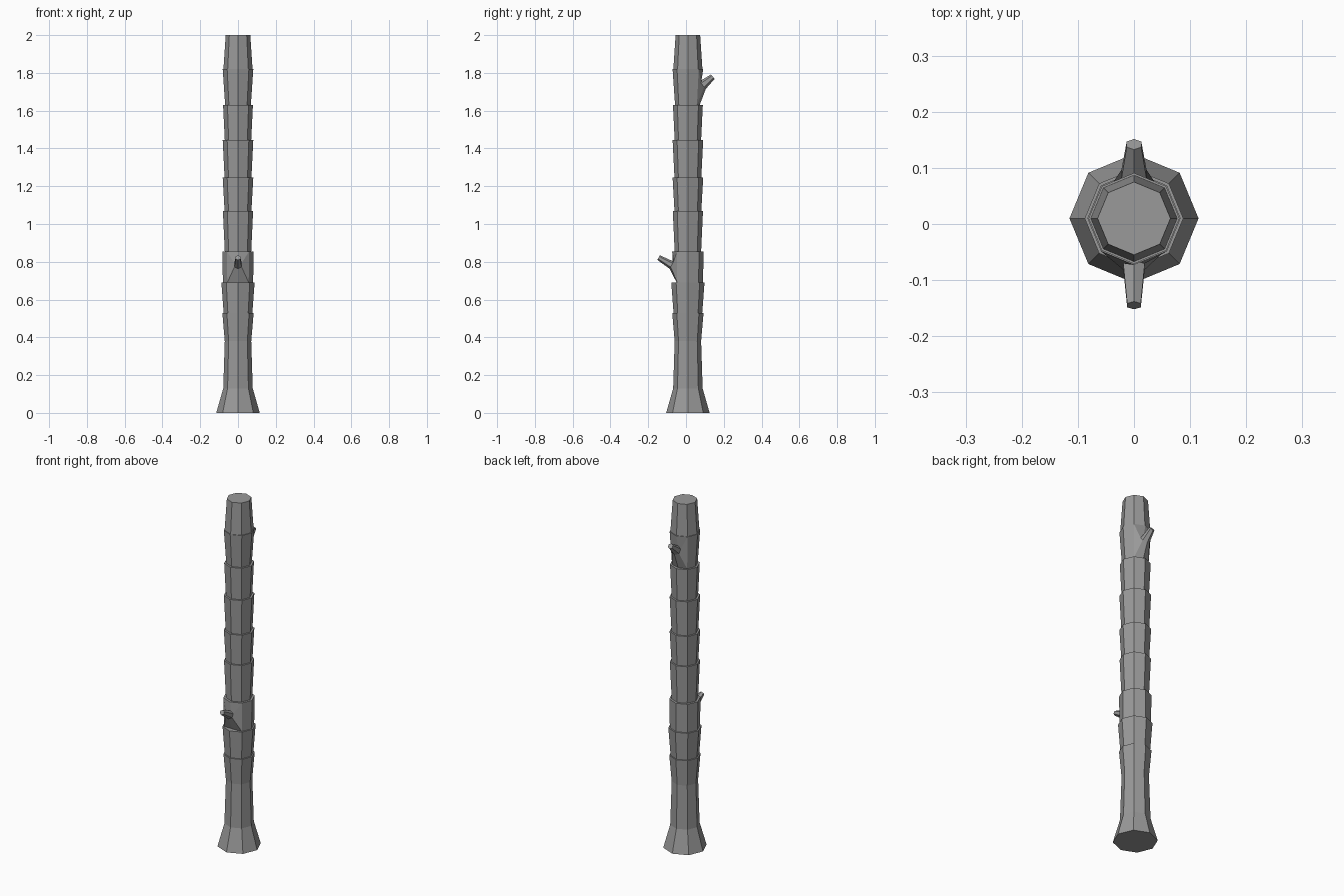
import bpy, bmesh
from math import sin, cos, radians
from mathutils import Vector

cube = bpy.data.objects.get("Cube")
if cube:
    bpy.data.objects.remove(cube, do_unlink=True)

SIDES = 8
CENTRE = Vector((0, 0.01, 0))

# Trunk profile (radius, height): flared foot, then stepped bark segments
PROFILE = [(.115, 0), (.078, .13), (.07, .38), (.083, .53),
           (.076, .53), (.088, .69),
           (.08, .69), (.083, .855),
           (.07, .855), (.08, 1.07),
           (.071, 1.07), (.081, 1.245),
           (.071, 1.245), (.081, 1.445),
           (.07, 1.445), (.079, 1.63),
           (.068, 1.63), (.081, 1.82),
           (.077, 1.82), (.065, 2)]

# Branch stubs: profile ring below, facing side, root and tip (outward, z, radius),
# and how far the bark under the root is drawn in
BRANCHES = [
    dict(ring=6, side=6, root=(.086, .782, .022), tip=(.155, .822, .014), pull=.74),
    dict(ring=16, side=2, root=(.078, 1.735, .026), tip=(.132, 1.78, .015), pull=.92),
]

bm = bmesh.new()


def trunk_ring(radius, z):
    ring = []
    for i in range(SIDES):
        a = radians(45 * i)
        ring.append(bm.verts.new(CENTRE + Vector((radius * cos(a), radius * sin(a), z))))
    return ring


def join(lower, upper, skip=()):
    n = len(lower)
    for i in range(n):
        if i not in skip:
            j = (i + 1) % n
            bm.faces.new((lower[i], lower[j], upper[j], upper[i]))


# Trunk, with openings left for the branches
rings = [trunk_ring(r, z) for r, z in PROFILE]
openings = {b["ring"]: (b["side"] - 1, b["side"]) for b in BRANCHES}
for k in range(len(rings) - 1):
    join(rings[k], rings[k + 1], openings.get(k, ()))
bm.faces.new(rings[0])
bm.faces.new(rings[-1])


def add_branch(ring, side, root, tip, pull):
    a = radians(45 * side)
    out = Vector((cos(a), sin(a), 0))
    across = Vector((-sin(a), cos(a), 0))
    axis = (out * (tip[0] - root[0]) + Vector((0, 0, tip[1] - root[1]))).normalized()
    up = axis.cross(across)

    def hexagon(spec):
        centre = CENTRE + out * spec[0] + Vector((0, 0, spec[1]))
        return [bm.verts.new(centre + spec[2] * (across * cos(radians(t)) + up * sin(radians(t))))
                for t in (210, 270, 330, 30, 90, 150)]

    low, high = rings[ring], rings[ring + 1]
    around = (side - 1, side, side + 1)
    edge = [low[i] for i in around] + [high[i] for i in reversed(around)]
    middle = low[side]
    middle.co.y = CENTRE.y + (middle.co.y - CENTRE.y) * pull
    base, end = hexagon(root), hexagon(tip)
    join(edge, base)
    join(base, end)
    bm.faces.new(end)


for branch in BRANCHES:
    add_branch(**branch)

bmesh.ops.recalc_face_normals(bm, faces=bm.faces)
mesh = bpy.data.meshes.new("trunk")
bm.to_mesh(mesh)
bm.free()

# Grey bark
bark = bpy.data.materials.new("grey bark")
bark.use_nodes = True
colour = (.32, .32, .32, 1)
bark.diffuse_color = colour
bark.node_tree.nodes["Principled BSDF"].inputs["Base Color"].default_value = colour
mesh.materials.append(bark)

trunk = bpy.data.objects.new("trunk", mesh)
bpy.context.collection.objects.link(trunk)
